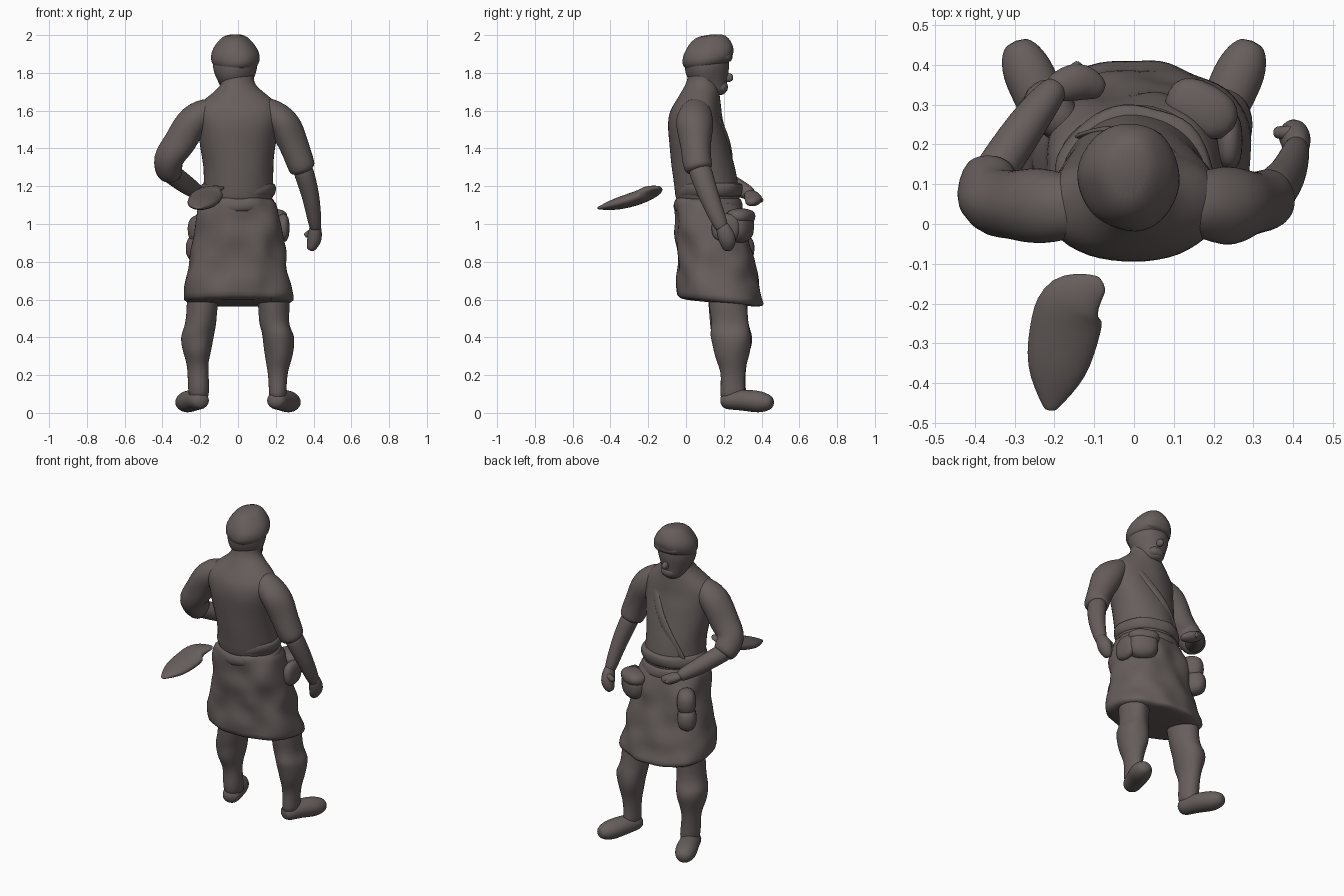
import bpy, bmesh, math
from mathutils import Vector, noise

if "Cube" in bpy.data.objects:
    bpy.data.objects.remove(bpy.data.objects["Cube"])

ACROSS = Vector((1, 0, 0))
FORWARD = Vector((0, 1, 0))
UPWARD = Vector((0, 0, 1))

clay = bpy.data.materials.new("warm grey brown")
clay.use_nodes = True
colour = (.135, .112, .108, 1)
clay.diffuse_color = colour
clay.node_tree.nodes["Principled BSDF"].inputs["Base Color"].default_value = colour


def finish(name, bm):
    """Turn a bmesh into a smooth, subdivided object."""
    bmesh.ops.recalc_face_normals(bm, faces=bm.faces[:])
    mesh = bpy.data.meshes.new(name)
    bm.to_mesh(mesh)
    bm.free()
    mesh.materials.append(clay)
    mesh.shade_smooth()
    part = bpy.data.objects.new(name, mesh)
    bpy.context.collection.objects.link(part)
    soften = part.modifiers.new("soften", 'SUBSURF')
    soften.levels = soften.render_levels = 1
    return part


def refine(rings):
    """Insert a smoothly curved ring between each pair of rings."""
    result = []
    last = len(rings) - 1
    for i in range(last):
        before, after = rings[max(i - 1, 0)], rings[min(i + 2, last)]
        middle = (rings[i] + rings[i + 1]) * 9 - before - after
        result += [rings[i], middle / 16]
    return result + [rings[last]]


def loft(name, rows, ref=None, flat=1, square=1, rough=0, tilt=0, dome=.5, sides=24):
    """Skin rings given as x, y, z, half width and, if not width * flat, half depth.
    Rings lie level, or follow the path when a reference direction is given."""
    rings = refine([Vector(r if len(r) > 4 else (*r, r[3] * flat)) for r in rows])
    centres = [Vector(r[:3]) for r in rings]
    sizes = [Vector(r[3:]) for r in rings]

    # Rounded ends
    head = (centres[0] - centres[1]).normalized() * sizes[0].x * dome
    tail = (centres[-1] - centres[-2]).normalized() * sizes[-1].x * dome
    centres = [centres[0] + head] + centres + [centres[-1] + tail]
    sizes = [sizes[0] * .6] + sizes + [sizes[-1] * .6]

    bm = bmesh.new()
    loops = []
    for i, (centre, size) in enumerate(zip(centres, sizes)):
        side, up = ACROSS, FORWARD
        if ref:
            path = centres[min(i + 1, len(centres) - 1)] - centres[max(i - 1, 0)]
            side = path.cross(ref).normalized()
            up = side.cross(path).normalized()
        loop = []
        for k in range(sides):
            angle = math.tau * k / sides
            c, s = math.cos(angle), math.sin(angle)
            c = math.copysign(abs(c) ** square, c)
            s = math.copysign(abs(s) ** square, s)
            offset = side * c * size.x + up * s * size.y
            point = centre + offset
            # Uneven cloth folds
            point += offset.normalized() * rough * noise.noise(point * 9)
            point.z -= tilt * offset.y
            loop.append(bm.verts.new(point))
        loops.append(loop)
    for a, b in zip(loops, loops[1:]):
        for k in range(sides):
            n = (k + 1) % sides
            bm.faces.new((a[k], a[n], b[n], b[k]))
    bm.faces.new(loops[0])
    bm.faces.new(loops[-1])
    return finish(name, bm)


def trunk(name, rows, x=0, **options):
    """Level loft at one x; rows are y, z, half width, half depth."""
    return loft(name, [(x, *row) for row in rows], **options)


def blob(name, place, size, turn=0):
    """Slightly boxy lump of the given half sizes, turned about z."""
    bm = bmesh.new()
    bmesh.ops.create_icosphere(bm, subdivisions=2, radius=1)
    for v in bm.verts:
        v.co = [math.copysign(abs(c) ** .8, c) * s for c, s in zip(v.co, size)]
    part = finish(name, bm)
    part.location = place
    part.rotation_euler.z = turn
    return part


# Shirt with sloping shoulders and neck
trunk("shirt", [(.12, 1.1, .19, .175), (.09, 1.3, .185, .17), (.055, 1.5, .22, .155),
                (.05, 1.6, .23, .135), (.065, 1.67, .17, .11), (.09, 1.74, .09, .09),
                (.1, 1.8, .085, .085)], rough=.014, dome=0)

# Kilt flaring from waist to hem, lower at the front
steps = [i / 6 for i in range(7)]
trunk("kilt", [(.12 + .065 * t, 1.13 - .55 * t, .2 + .085 * t ** .8, .175 + .055 * t) for t in steps],
      rough=.03, square=.85, tilt=.1, dome=0, sides=36)
for name, z in (("lower_belt", 1.1), ("upper_belt", 1.18)):
    trunk(name, [(.12, z + h, .203 - abs(h) / 3, .186 - abs(h) / 3) for h in (-.04, 0, .04)],
          rough=.02, dome=0)

# Chest strap from one shoulder to the opposite hip
loft("chest_strap", [(.13, .13, 1.64, .025), (.05, .21, 1.48, .025),
                     (-.05, .24, 1.34, .025), (-.13, .22, 1.2, .025)], ref=FORWARD, flat=.4)

# Pouches hung from the belt
blob("left_pouch", (.17, .285, .99), (.095, .07, .095), -.5)
blob("left_pouch_flap", (.17, .29, 1.04), (.1, .07, .045), -.5)
blob("left_side_pouch", (.24, .21, .98), (.035, .08, .08))
blob("right_pouch", (-.2, .28, .97), (.06, .08, .085), .6)
blob("right_pouch_bottom", (-.21, .29, .87), (.06, .08, .08), .6)

# Head, face and cap
trunk("head", [(.14, 1.71, .07, .08), (.115, 1.77, .1, .105), (.11, 1.84, .12, .12),
               (.11, 1.92, .11, .11)], x=-.015, rough=.01)
trunk("cap", [(.11, 1.85, .13, .13), (.12, 1.91, .128, .135), (.13, 1.975, .085, .1)],
      x=-.013, rough=.015, tilt=-.1, dome=.35)
blob("cap_brim", (-.01, .19, 1.885), (.1, .06, .035))
blob("nose", (-.01, .22, 1.775), (.02, .032, .025))
blob("beard", (-.01, .18, 1.725), (.055, .045, .035))

# Hanging left arm
loft("left_sleeve", [(.13, .05, 1.61, .065), (.23, .045, 1.55, .09), (.275, .05, 1.45, .08),
                     (.325, .06, 1.34, .074), (.345, .07, 1.29, .066)],
     ref=FORWARD, flat=1.1, rough=.012, dome=.2)
loft("left_forearm", [(.34, .07, 1.3, .055), (.385, .12, 1.15, .047), (.41, .19, .98, .033)],
     ref=FORWARD, flat=1.15)
loft("left_hand", [(.41, .19, .99, .03), (.405, .22, .92, .04), (.385, .22, .87, .024)],
     ref=FORWARD, flat=1.2)
loft("left_thumb", [(.395, .23, .96, .018), (.36, .23, .94, .016)], ref=FORWARD)

# Bent right arm with its hand on the belt
loft("right_sleeve", [(-.13, .05, 1.61, .065), (-.23, .045, 1.55, .09), (-.31, .045, 1.43, .082),
                      (-.365, .06, 1.34, .08), (-.355, .13, 1.265, .068)],
     ref=FORWARD, flat=1.05, rough=.012, dome=.2)
loft("right_forearm", [(-.37, .1, 1.28, .055), (-.27, .25, 1.205, .05), (-.2, .34, 1.16, .036)],
     ref=UPWARD)
loft("right_hand", [(-.2, .34, 1.16, .035), (-.14, .36, 1.13, .05), (-.09, .34, 1.115, .03)],
     ref=UPWARD, flat=.7)
loft("right_thumb", [(-.17, .36, 1.14, .02), (-.14, .4, 1.125, .014)], ref=UPWARD)

# Legs bulging at the sock tops, and boots turned outwards
for s, side in ((1, "left"), (-1, "right")):
    loft(side + "_leg", [(s * x, y, z, r) for x, y, z, r in (
        (.18, .22, .65, .085), (.195, .23, .48, .078), (.213, .24, .41, .086),
        (.215, .243, .32, .074), (.212, .25, .22, .052), (.21, .25, .08, .052))],
         flat=1.28, rough=.015, dome=.2)
    loft(side + "_boot", [(s * x, y, z, r) for x, y, z, r in (
        (.2, .21, .065, .052), (.23, .3, .068, .062), (.27, .39, .058, .064), (.29, .44, .055, .045))],
         ref=UPWARD, flat=.9)

# Loose blade-shaped piece floating behind
loft("loose_blade", [(-.21, -.46, 1.085, .02), (-.195, -.37, 1.105, .076), (-.17, -.25, 1.14, .09),
                     (-.15, -.19, 1.17, .08), (-.09, -.155, 1.19, .03)], ref=UPWARD, flat=.42)
